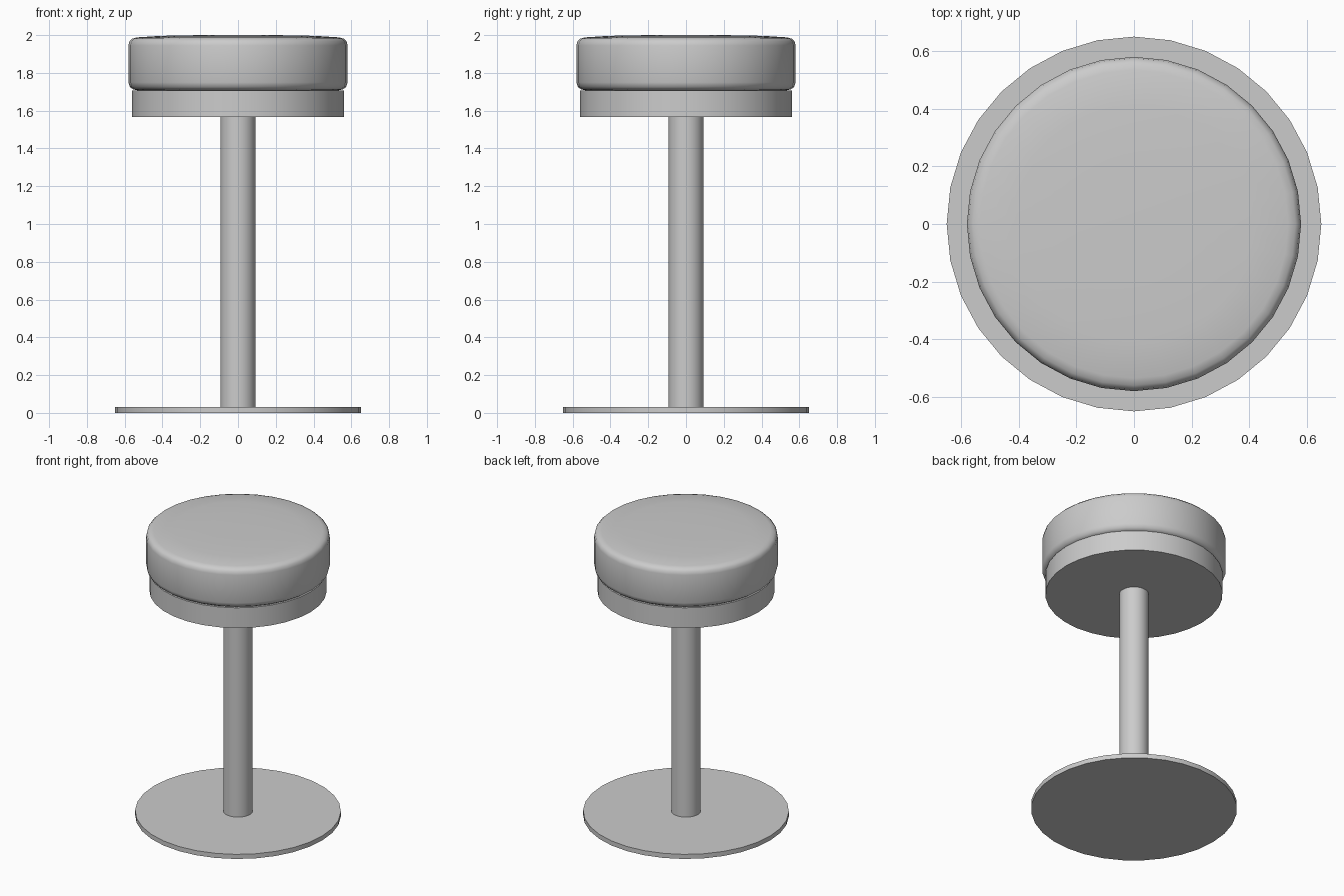
import bpy, bmesh
from math import cos, sin, pi, radians

if "Cube" in bpy.data.objects:
    bpy.data.objects.remove(bpy.data.objects["Cube"])

SIDES = 32


def lathe(name, profile, sharp_angle=30):
    """Revolve (radius, z) points, listed bottom to top, around z and cap both ends."""
    bm = bmesh.new()
    rings = [[bm.verts.new((r * cos(2 * pi * i / SIDES), r * sin(2 * pi * i / SIDES), z))
              for i in range(SIDES)] for r, z in profile]
    for low, high in zip(rings, rings[1:]):
        for i in range(SIDES):
            j = (i + 1) % SIDES
            bm.faces.new((low[i], low[j], high[j], high[i]))
    bm.faces.new(rings[0][::-1])
    bm.faces.new(rings[-1])
    mesh = bpy.data.meshes.new(name)
    bm.to_mesh(mesh)
    bm.free()
    obj = bpy.data.objects.new(name, mesh)
    bpy.context.collection.objects.link(obj)
    bpy.ops.object.select_all(action='DESELECT')
    obj.select_set(True)
    bpy.context.view_layer.objects.active = obj
    bpy.ops.object.shade_smooth_by_angle(angle=radians(sharp_angle))
    return obj


# Thin floor plate
lathe("base_plate", [(0.65, 0), (0.65, 0.032)])

# Central column
lathe("pole", [(0.093, 0.032), (0.093, 1.567)])

# Drum under the cushion
lathe("seat_ring", [(0.56, 1.567), (0.56, 1.708)])

# Cushion with rounded rims and a slightly domed top
lathe("seat_cushion", [
    (0.535, 1.708), (0.555, 1.713), (0.572, 1.725), (0.58, 1.75),
    (0.58, 1.945), (0.575, 1.967), (0.56, 1.981), (0.535, 1.988),
    (0.41, 1.996), (0.2, 2.0)], 50)
